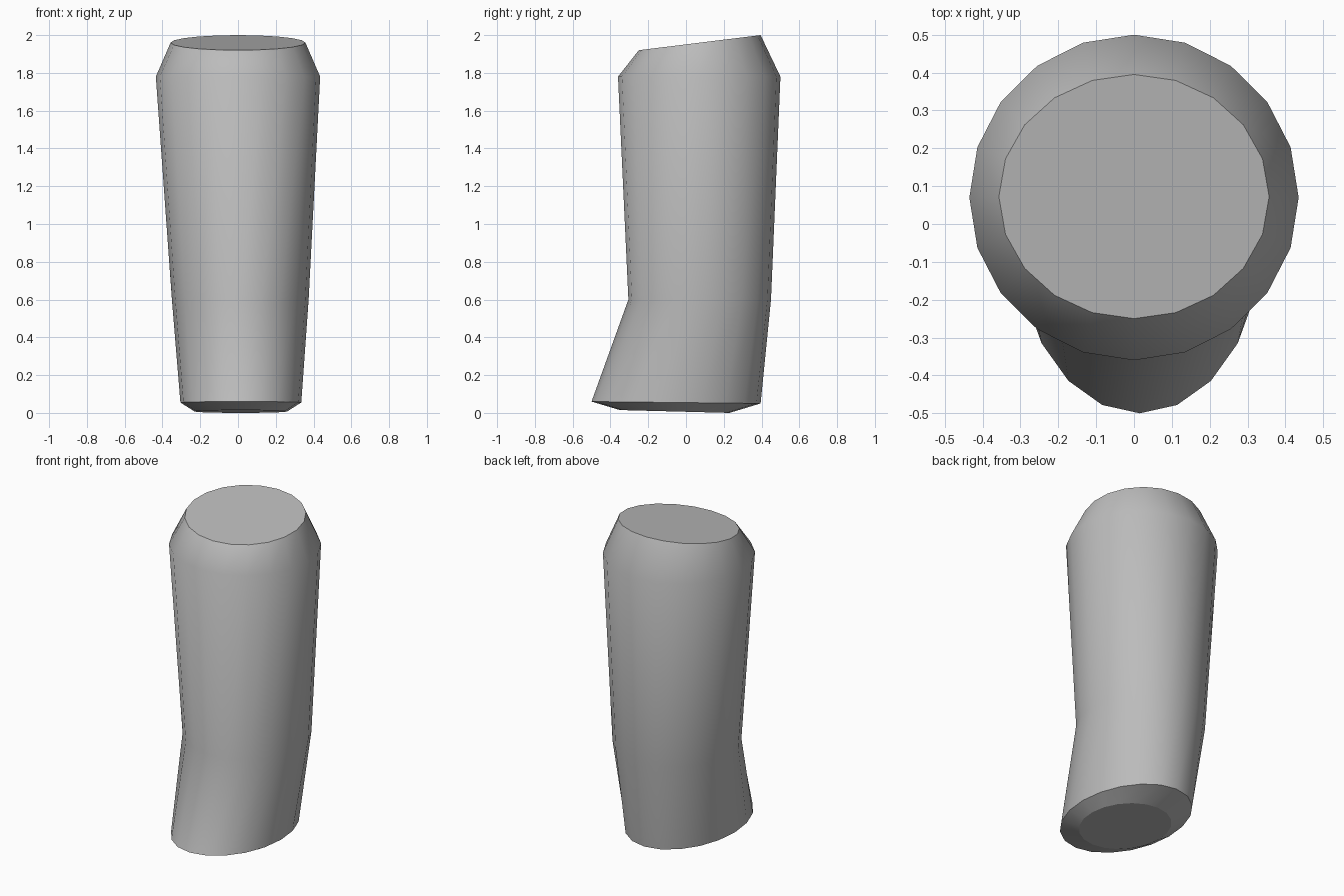
import bpy, bmesh, math

cube = bpy.data.objects.get("Cube")
if cube:
    bpy.data.objects.remove(cube, do_unlink=True)

SIDES = 20

# Cross-sections, bottom to top:
# centre x, half width, front y, back y, front z, back z
SECTIONS = [
    (0.015, 0.245, -0.35, 0.23, 0.015, 0.0),     # sole
    (0.015, 0.32, -0.50, 0.395, 0.06, 0.05),     # lower rim
    (0.012, 0.362, -0.305, 0.45, 0.60, 0.60),    # bend
    (0.0, 0.435, -0.36, 0.50, 1.78, 1.78),       # shoulder
    (0.0, 0.357, -0.25, 0.395, 1.92, 2.0),       # slanted top
]


def add_ring(bm, cx, rx, front, back, z_front, z_back):
    """Elliptical ring whose height slopes from front to back."""
    ring = []
    for i in range(SIDES):
        a = math.tau * i / SIDES
        t = (1 + math.sin(a)) / 2
        ring.append(bm.verts.new((cx + rx * math.cos(a),
                                  front + (back - front) * t,
                                  z_front + (z_back - z_front) * t)))
    return ring


grey = bpy.data.materials.new("grey")
grey.use_nodes = True
colour = (0.5, 0.5, 0.5, 1)
grey.diffuse_color = colour
grey.node_tree.nodes["Principled BSDF"].inputs["Base Color"].default_value = colour

# Lofted body, smooth along its length
bm = bmesh.new()
rings = [add_ring(bm, *s) for s in SECTIONS]
for low, high in zip(rings, rings[1:]):
    for i in range(SIDES):
        j = (i + 1) % SIDES
        bm.faces.new((low[i], low[j], high[j], high[i])).smooth = True

# Flat end caps
caps = [bm.faces.new(rings[0][::-1]), bm.faces.new(rings[-1])]

# Crisp edges around the caps and the lower rim
for ring in (rings[0], rings[1], rings[-1]):
    for i in range(SIDES):
        bm.edges.get((ring[i], ring[(i + 1) % SIDES])).smooth = False

bmesh.ops.recalc_face_normals(bm, faces=bm.faces)
mesh = bpy.data.meshes.new("bent_tapered_limb")
bm.to_mesh(mesh)
bm.free()
mesh.materials.append(grey)
limb = bpy.data.objects.new("bent_tapered_limb", mesh)
bpy.context.collection.objects.link(limb)
